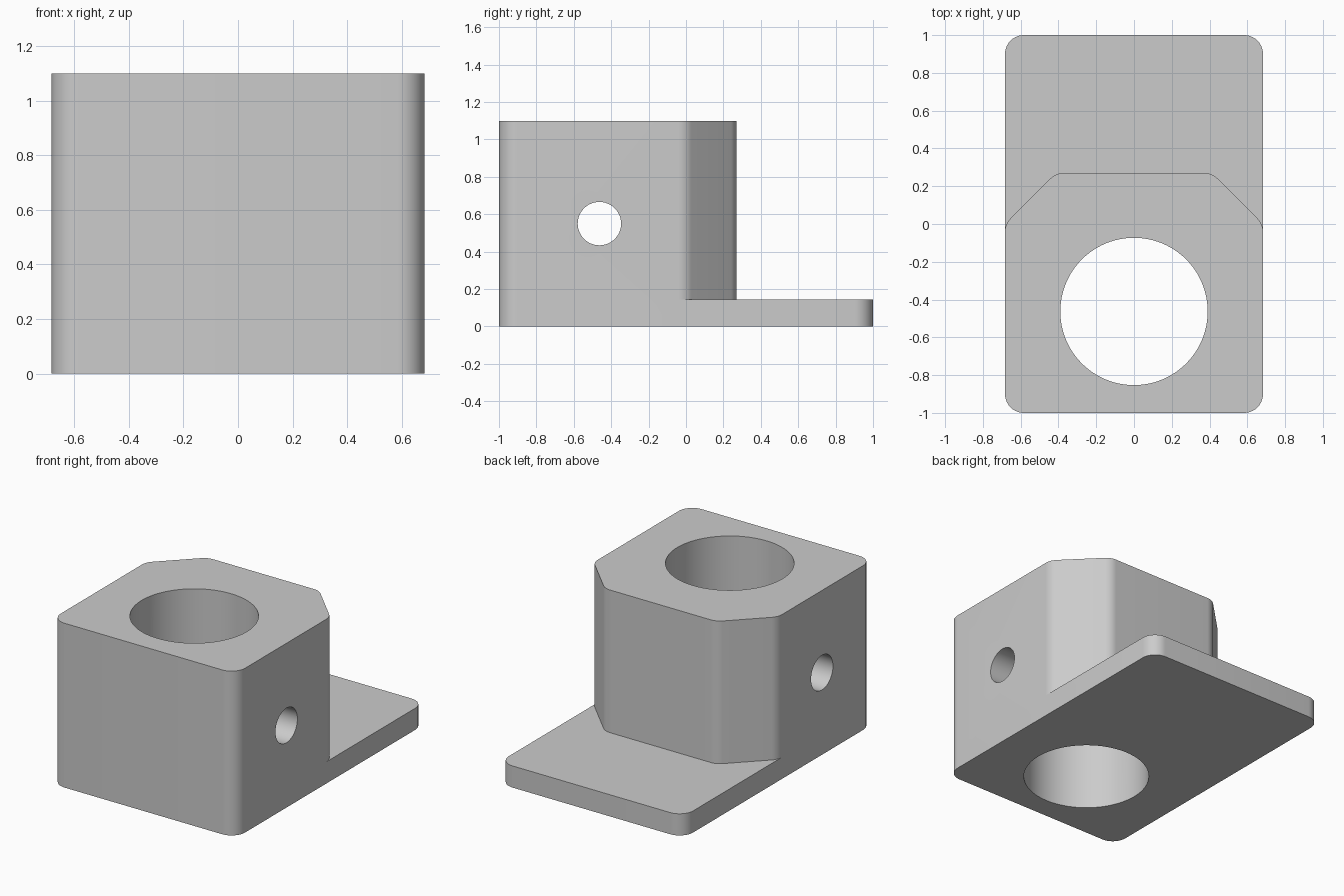
import bpy, bmesh, math
from mathutils import Vector, Matrix

cube = bpy.data.objects.get("Cube")
if cube:
    bpy.data.objects.remove(cube, do_unlink=True)

HALF_W, HALF_L, HEIGHT = 0.683, 1.0, 1.1
BASE_H, BACK_Y, CHAMFER = 0.145, 0.27, 0.27
FILLET, HOLE_Y = 0.1, -0.463

grey = bpy.data.materials.new("light_grey")
grey.use_nodes = True
grey.diffuse_color = (0.6, 0.6, 0.6, 1)
grey.node_tree.nodes["Principled BSDF"].inputs["Base Color"].default_value = (0.6, 0.6, 0.6, 1)


def add_object(name, bm):
    bmesh.ops.recalc_face_normals(bm, faces=bm.faces)
    mesh = bpy.data.meshes.new(name)
    bm.to_mesh(mesh)
    bm.free()
    mesh.materials.append(grey)
    obj = bpy.data.objects.new(name, mesh)
    bpy.context.collection.objects.link(obj)
    return obj


def rounded(points, steps=10):
    """Fillet each (x, y, radius) corner of a closed outline."""
    out = []
    for i, (x, y, r) in enumerate(points):
        p = Vector((x, y))
        if r == 0:
            out.append(p)
            continue
        a = (Vector(points[i - 1][:2]) - p).normalized()
        b = (Vector(points[(i + 1) % len(points)][:2]) - p).normalized()
        half = a.angle(b) / 2
        centre = p + (a + b).normalized() * r / math.sin(half)
        start = p + a * r / math.tan(half) - centre
        sweep = math.pi - 2 * half
        if start.x * b.y - start.y * b.x < 0:
            sweep = -sweep
        for k in range(steps + 1):
            out.append(centre + Matrix.Rotation(sweep * k / steps, 2) @ start)
    return out


def prism(name, outline, z0, z1):
    bm = bmesh.new()
    face = bm.faces.new([bm.verts.new((p.x, p.y, z0)) for p in outline])
    top = bmesh.ops.extrude_face_region(bm, geom=[face])["geom"]
    bmesh.ops.translate(bm, vec=(0, 0, z1 - z0),
                        verts=[v for v in top if isinstance(v, bmesh.types.BMVert)])
    return add_object(name, bm)


def cylinder(name, radius, length, segments, matrix):
    bm = bmesh.new()
    bmesh.ops.create_cone(bm, cap_ends=True, segments=segments, radius1=radius,
                          radius2=radius, depth=length, matrix=matrix)
    return add_object(name, bm)


# Full-height rounded block, later cut down to the base plate at the back
bracket = prism("clamp_bracket", rounded([
    (-HALF_W, -HALF_L, FILLET), (HALF_W, -HALF_L, FILLET),
    (HALF_W, HALF_L, FILLET), (-HALF_W, HALF_L, FILLET)]), 0, HEIGHT)

# Space above the plate, following the chamfered back of the tower
tangent = FILLET * math.tan(math.pi / 8)
inner_x = HALF_W - CHAMFER
tower_back = rounded([
    (HALF_W, -tangent, 0), (HALF_W, 0, FILLET), (inner_x, BACK_Y, FILLET),
    (-inner_x, BACK_Y, FILLET), (-HALF_W, 0, FILLET), (-HALF_W, -tangent, 0)])[1:-1]
outer = [Vector((-1, -tangent)), Vector((-1, 2)), Vector((1, 2)), Vector((1, -tangent))]
cutters = [
    prism("back_cutter", tower_back + outer, BASE_H, 2),
    cylinder("bore_cutter", 0.39, 4, 96, Matrix.Translation((0, HOLE_Y, 0))),
    cylinder("cross_hole_cutter", 0.116, 4, 48,
             Matrix.Translation((0, HOLE_Y, 0.55)) @ Matrix.Rotation(math.pi / 2, 4, 'Y')),
]

# Apply the cuts, then discard the cutters
for cutter in cutters:
    mod = bracket.modifiers.new(cutter.name, 'BOOLEAN')
    mod.operation = 'DIFFERENCE'
    mod.solver = 'EXACT'
    mod.object = cutter
bpy.ops.object.select_all(action='DESELECT')
bpy.context.view_layer.objects.active = bracket
bracket.select_set(True)
for cutter in cutters:
    bpy.ops.object.modifier_apply(modifier=cutter.name)
    bpy.data.objects.remove(cutter, do_unlink=True)

bpy.ops.object.shade_smooth_by_angle(angle=math.radians(30))
